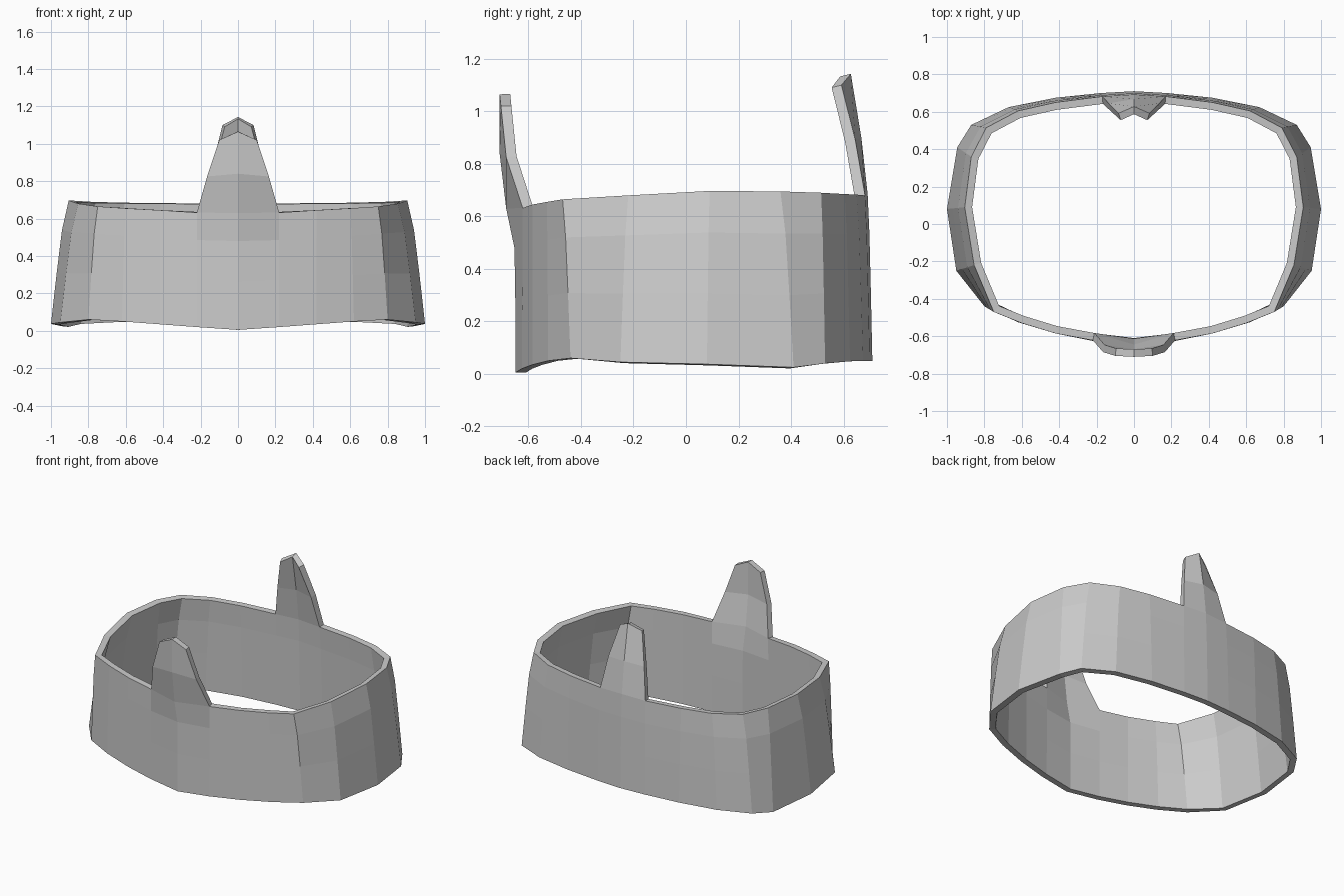
import bpy, bmesh
from mathutils import Vector

if "Cube" in bpy.data.objects:
    bpy.data.objects.remove(bpy.data.objects["Cube"])

# Outer outline of the right half, front centre -> back centre
bottom = [(0, -.65, .005), (.22, -.625, .02), (.42, -.585, .035), (.62, -.525, .05),
          (.80, -.44, .06), (.95, -.25, .045), (1.0, .08, .037), (.945, .41, .025),
          (.87, .53, .04), (.67, .625, .048), (.42, .675, .05), (.18, .70, .05), (0, .71, .05)]
top = [(0, -.685, .63), (.22, -.622, .632), (.42, -.585, .645), (.60, -.53, .655),
       (.75, -.47, .665), (.855, -.22, .68), (.905, .09, .697), (.87, .36, .695),
       (.79, .515, .69), (.62, .605, .685), (.42, .65, .683), (.17, .682, .68), (0, .692, .685)]

# Tab rows above the rim: pairs of points in column order
front_tab = [[(0, -.71, .84), (.165, -.685, .825)], [(0, -.71, 1.065), (.10, -.705, 1.02)]]
back_tab = [[(.135, .645, .89), (0, .668, .90)], [(.083, .592, 1.10), (0, .628, 1.143)]]

bm = bmesh.new()


def column(i, a, b):
    """Vertices of one wall column; the wall tapers faster near the rim."""
    spread = (0, 0, .1, 1) if i == 0 else (0, .32, .62, 1)
    verts = []
    for s, h in zip(spread, (0, .41, .76, 1)):
        p = Vector(a).lerp(Vector(b), s)
        p.z = a[2] + (b[2] - a[2]) * h
        verts.append(bm.verts.new(p))
    return verts


# Wall of the band
cols = [column(i, a, b) for i, (a, b) in enumerate(zip(bottom, top))]
for c, d in zip(cols, cols[1:]):
    for k in range(3):
        bm.faces.new((c[k], d[k], d[k + 1], c[k + 1]))

# Upright tabs at front and back
for i, rows in ((0, front_tab), (len(cols) - 2, back_tab)):
    a, b = cols[i][-1], cols[i + 1][-1]
    for row in rows:
        c, d = (bm.verts.new(p) for p in row)
        bm.faces.new((a, b, d, c))
        a, b = c, d

mesh = bpy.data.meshes.new("band")
bm.to_mesh(mesh)
bm.free()
band = bpy.data.objects.new("band_with_tabs", mesh)
bpy.context.collection.objects.link(band)

# Left half and inward thickness
mirror = band.modifiers.new("mirror", 'MIRROR')
mirror.use_clip = True
shell = band.modifiers.new("shell", 'SOLIDIFY')
shell.thickness = .04
shell.offset = -1
shell.use_even_offset = True
